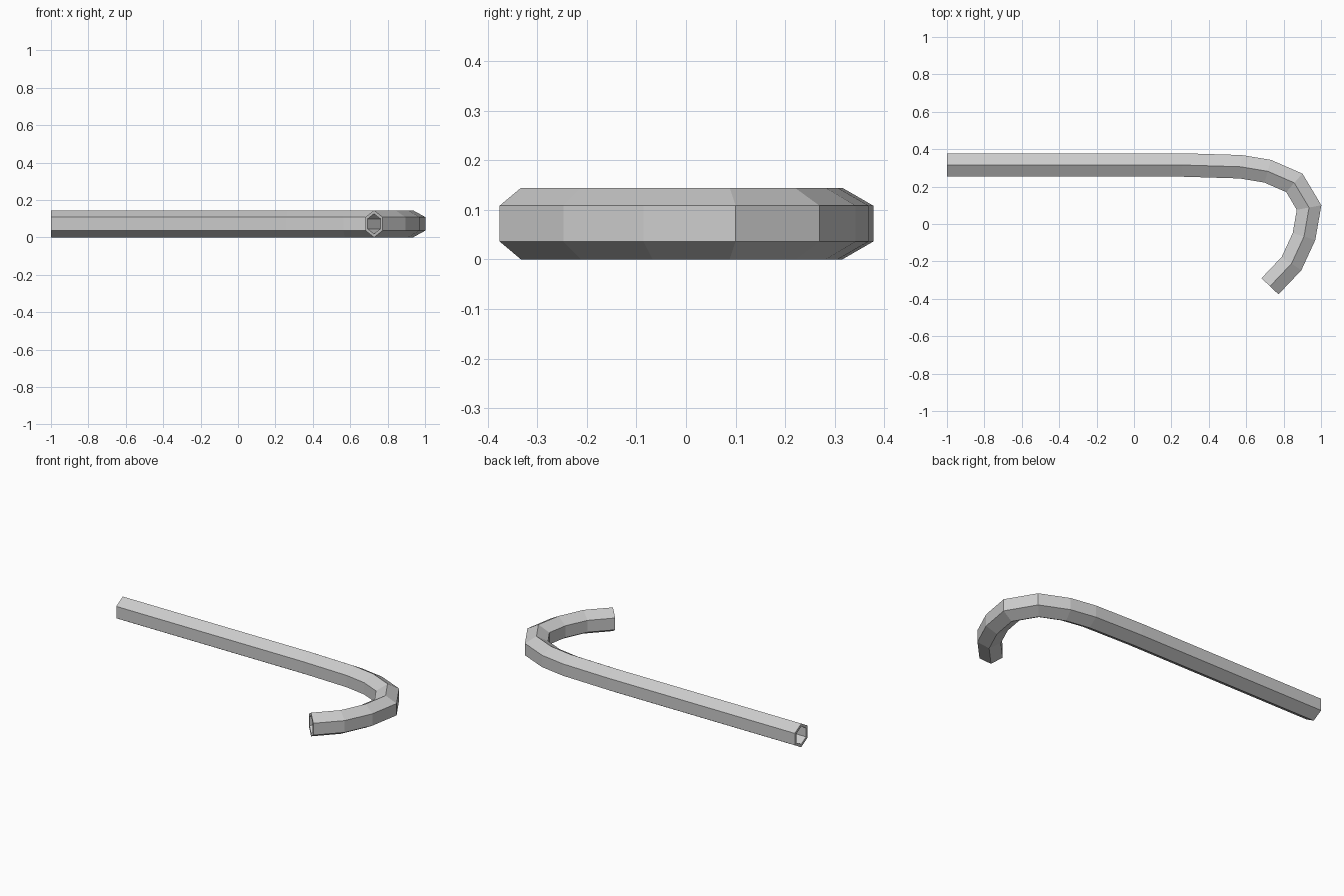
import bpy, bmesh, math
from mathutils import Vector

if "Cube" in bpy.data.objects:
    bpy.data.objects.remove(bpy.data.objects["Cube"])

SIDES = 6
R_OUT, R_IN = 0.0723, 0.054
Z = R_OUT

# Centre line of the bent tube, seen from above
PATH = [Vector(p) for p in [
    (-1.0, 0.3155), (0.26, 0.3155), (0.57, 0.306), (0.715, 0.282),
    (0.857, 0.220), (0.936, 0.088), (0.909, -0.067), (0.842, -0.212),
    (0.727, -0.333)]]


def mitre(i):
    """In-plane side vector at path point i, lengthened for a true mitre."""
    a = (PATH[i] - PATH[i - 1]).normalized() if i > 0 else None
    b = (PATH[i + 1] - PATH[i]).normalized() if i < len(PATH) - 1 else None
    a, b = a or b, b or a
    t = (a + b).normalized()
    return Vector((-t.y, t.x)) / t.dot(a)


def add_rings(bm, radius):
    rings = []
    for i, p in enumerate(PATH):
        n = mitre(i)
        ring = []
        for k in range(SIDES):
            ang = math.pi / 2 + k * math.tau / SIDES
            q = p + n * (radius * math.cos(ang))
            ring.append(bm.verts.new((q.x, q.y, Z + radius * math.sin(ang))))
        rings.append(ring)
    return rings


def bridge(bm, a, b):
    for k in range(SIDES):
        j = (k + 1) % SIDES
        bm.faces.new((a[k], a[j], b[j], b[k]))


# Hollow hexagonal tube: outer skin, inner skin and end rims
bm = bmesh.new()
outer, inner = add_rings(bm, R_OUT), add_rings(bm, R_IN)
for skin in (outer, inner):
    for a, b in zip(skin, skin[1:]):
        bridge(bm, a, b)
for end in (0, -1):
    bridge(bm, outer[end], inner[end])
bmesh.ops.recalc_face_normals(bm, faces=bm.faces)

mesh = bpy.data.meshes.new("hooked_tube")
bm.to_mesh(mesh)
bm.free()
bpy.context.collection.objects.link(bpy.data.objects.new("hooked_tube", mesh))
